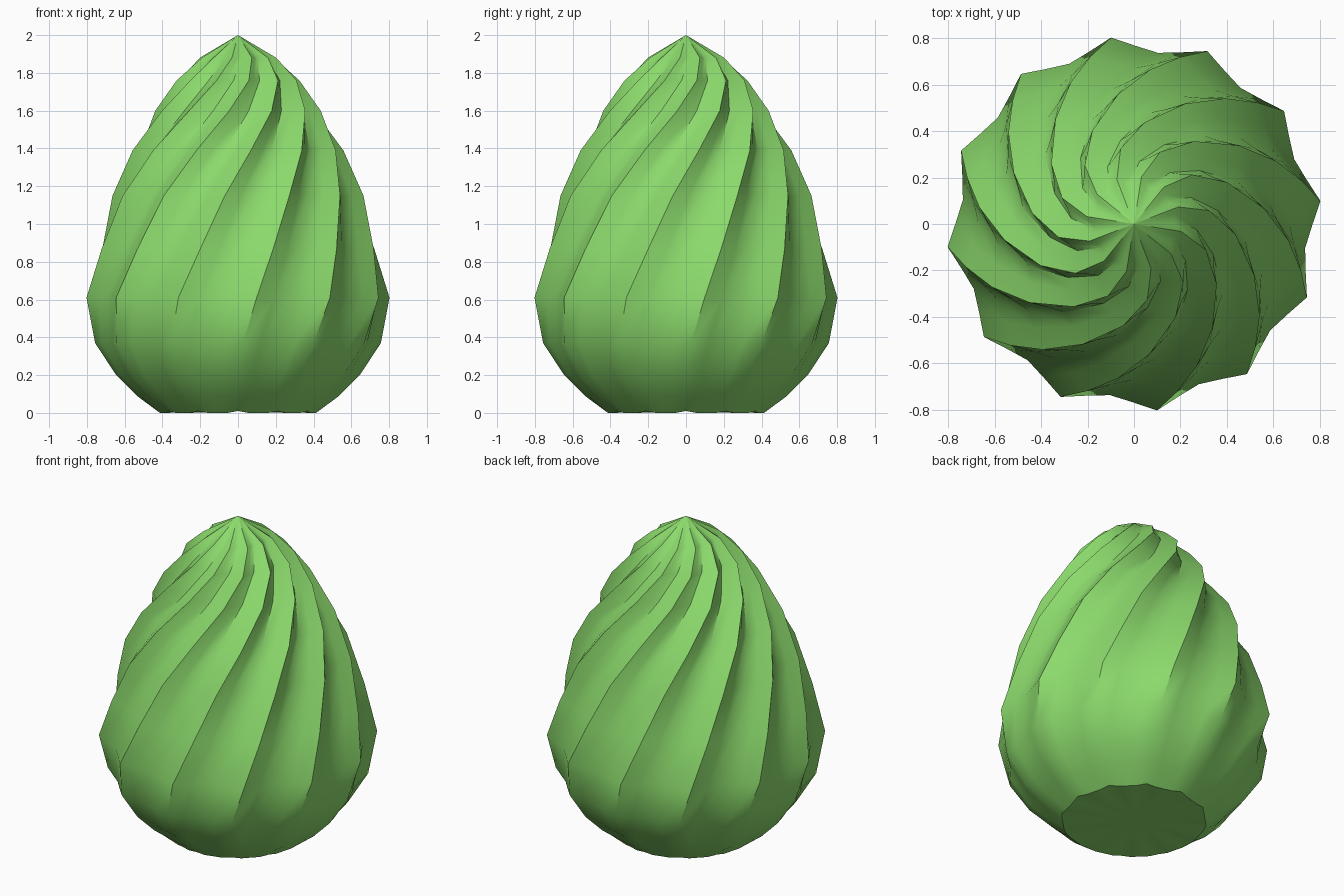
import bpy, bmesh, math

if "Cube" in bpy.data.objects:
    bpy.data.objects.remove(bpy.data.objects["Cube"])

green = bpy.data.materials.new("leaf green")
green.diffuse_color = (0.26, 0.70, 0.15, 1)
green.use_nodes = True
green.node_tree.nodes["Principled BSDF"].inputs["Base Color"].default_value = green.diffuse_color

RIDGES, SEG = 12, 4
# rings: height, ridge radius, valley / ridge ratio, twist in degrees
RINGS = [(0.00, 0.425, 0.97, 0), (0.09, 0.535, 0.965, 0), (0.20, 0.645, 0.96, 0),
         (0.37, 0.757, 0.945, 2), (0.61, 0.808, 0.92, 7), (0.87, 0.745, 0.90, 14.5),
         (1.15, 0.668, 0.88, 24), (1.39, 0.562, 0.86, 37), (1.60, 0.440, 0.83, 54),
         (1.76, 0.330, 0.82, 70), (1.88, 0.205, 0.84, 81)]

bm = bmesh.new()
n = RIDGES * SEG
rings = []
for z, radius, ratio, twist in RINGS:
    ring = []
    for i in range(n):
        k = i % SEG
        d = abs(k - SEG / 2) / (SEG / 2)            # 1 on the ridge, 0 in the valley
        r = radius * (ratio + (1 - ratio) * d ** 1.5)
        a = math.radians(twist) + 2 * math.pi * i / n
        lift = 0.01 if z == 0 and k == 0 else 0     # small notches under the ridges
        ring.append(bm.verts.new((r * math.cos(a), r * math.sin(a), z + lift)))
    rings.append(ring)

# swirled skin
for lo, hi in zip(rings, rings[1:]):
    for i in range(n):
        j = (i + 1) % n
        bm.faces.new((lo[i], lo[j], hi[j], hi[i]))

# pointed tip and flat base
tip = bm.verts.new((0, 0, 2))
base = bm.verts.new((0, 0, 0.01))
for i in range(n):
    j = (i + 1) % n
    bm.faces.new((rings[-1][i], rings[-1][j], tip))
    bm.faces.new((rings[0][j], rings[0][i], base))

bmesh.ops.recalc_face_normals(bm, faces=bm.faces)
mesh = bpy.data.meshes.new("swirled_bush")
bm.to_mesh(mesh)
bm.free()
mesh.materials.append(green)
bush = bpy.data.objects.new("swirled_bush", mesh)
bpy.context.collection.objects.link(bush)
bpy.context.view_layer.objects.active = bush
bush.select_set(True)
bpy.ops.object.shade_smooth_by_angle(angle=math.radians(40))
